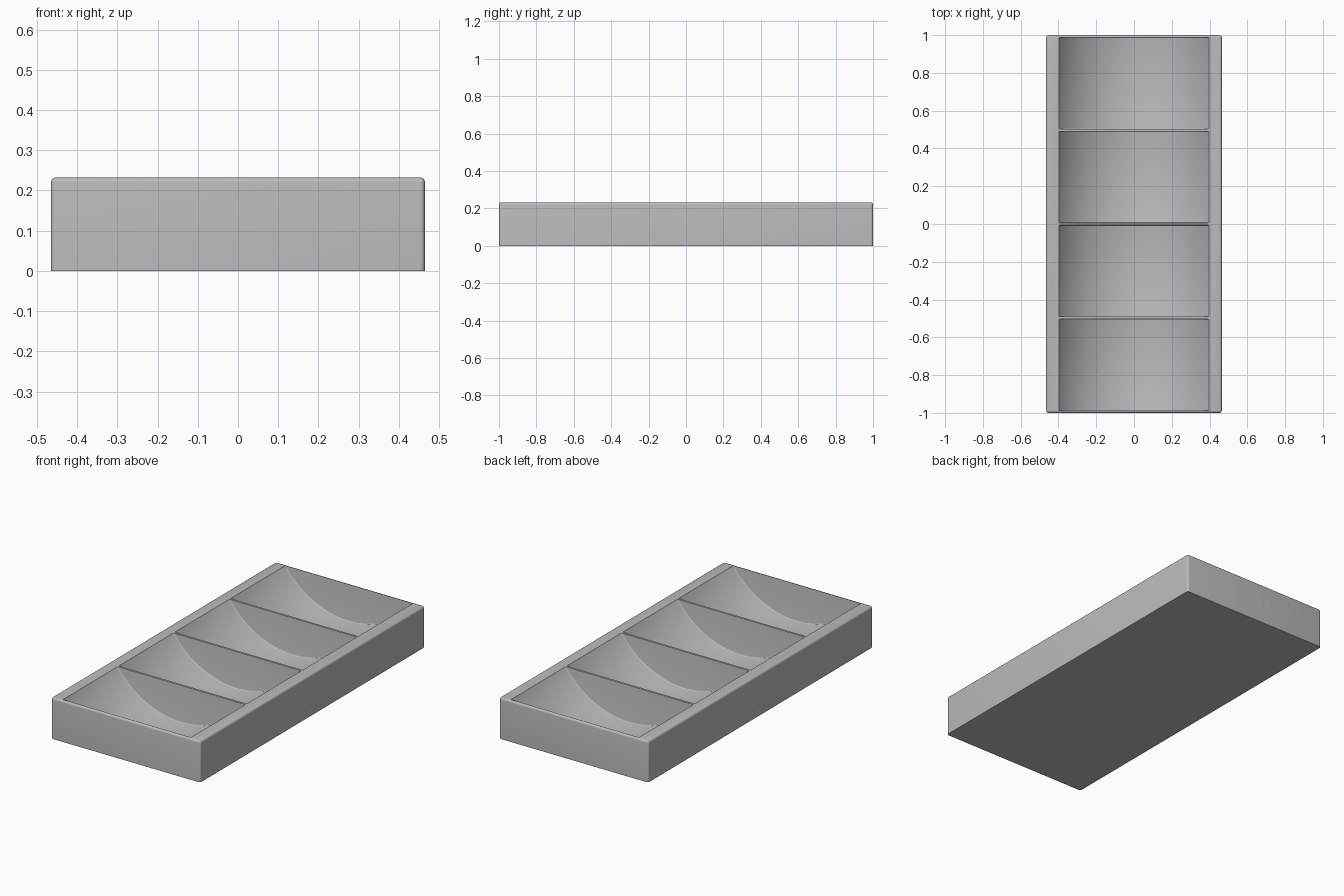
import bpy, bmesh, math
from mathutils import Matrix

if "Cube" in bpy.data.objects:
    bpy.data.objects.remove(bpy.data.objects["Cube"], do_unlink=True)

WIDTH, LENGTH, HEIGHT = 0.93, 2.0, 0.232
EDGE = 0.012                      # rounding of outer edges
FLOOR = 0.024                     # thickness under the pockets
RADIUS = 0.485                    # scoop radius
POCKET, PITCH, COUNT = 0.485, 0.497, 4

grey = bpy.data.materials.new("light grey")
grey.use_nodes = True
colour = (0.5, 0.5, 0.5, 1)
grey.diffuse_color = colour
grey.node_tree.nodes["Principled BSDF"].inputs["Base Color"].default_value = colour


def make_object(name, bm):
    bmesh.ops.recalc_face_normals(bm, faces=bm.faces)
    mesh = bpy.data.meshes.new(name)
    bm.to_mesh(mesh)
    bm.free()
    mesh.materials.append(grey)
    obj = bpy.data.objects.new(name, mesh)
    bpy.context.collection.objects.link(obj)
    return obj


# Tray block: all edges rounded except around the base
bm = bmesh.new()
bmesh.ops.create_cube(bm, size=1, matrix=Matrix.Translation((0, 0, HEIGHT / 2))
                      @ Matrix.Diagonal((WIDTH, LENGTH, HEIGHT, 1)))
rounded = [e for e in bm.edges if max(v.co.z for v in e.verts) > HEIGHT / 2]
bmesh.ops.bevel(bm, geom=rounded, offset=EDGE, segments=5, profile=0.5, affect='EDGES')
tray = make_object("compartment_tray", bm)

# Scoop cutters: a row of cylinders lying along y, with softened ends
bm = bmesh.new()
for i in range(COUNT):
    y = (i - (COUNT - 1) / 2) * PITCH
    bmesh.ops.create_cone(bm, cap_ends=True, segments=128, radius1=RADIUS,
                          radius2=RADIUS, depth=POCKET,
                          matrix=Matrix.Translation((0, y, FLOOR + RADIUS))
                          @ Matrix.Rotation(math.pi / 2, 4, 'X'))
rims = [e for e in bm.edges if any(len(f.verts) > 4 for f in e.link_faces)]
bmesh.ops.bevel(bm, geom=rims, offset=0.005, segments=3, profile=0.5, affect='EDGES')
cutter = make_object("scoop_cutter", bm)
cutter.hide_render = True

# Carve the pockets, then drop the cutter
carve = tray.modifiers.new("carve_scoops", 'BOOLEAN')
carve.operation = 'DIFFERENCE'
carve.solver = 'EXACT'
carve.object = cutter
bpy.ops.object.select_all(action='DESELECT')
bpy.context.view_layer.objects.active = tray
tray.select_set(True)
bpy.ops.object.modifier_apply(modifier=carve.name)
bpy.data.objects.remove(cutter, do_unlink=True)
bpy.ops.object.shade_smooth_by_angle(angle=math.radians(35))
